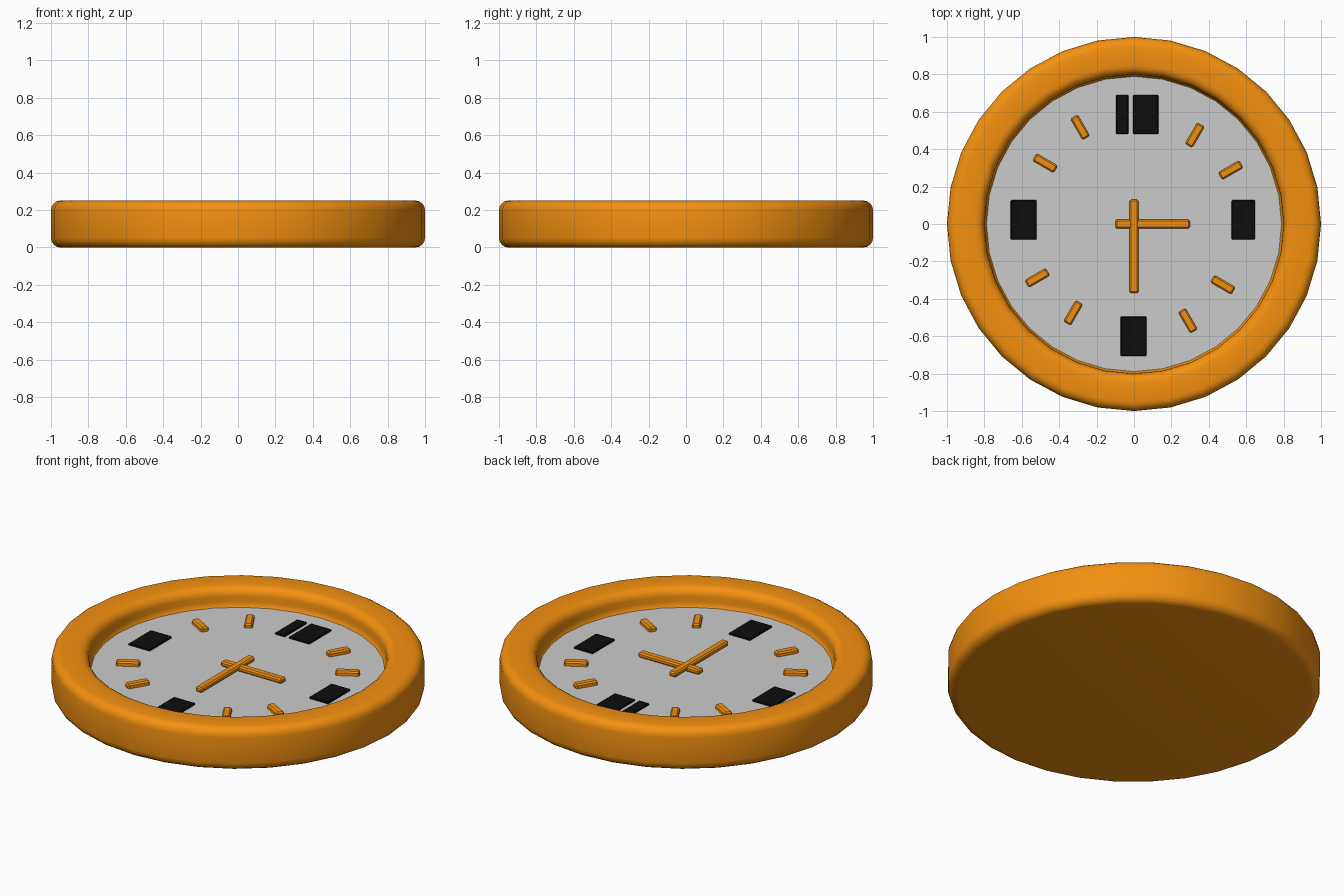
import bpy, bmesh, math
from mathutils import Matrix, Vector

if "Cube" in bpy.data.objects:
    bpy.data.objects.remove(bpy.data.objects["Cube"])

SIDES = 32
FACE_Z = 0.14


def material(name, color):
    m = bpy.data.materials.new(name)
    m.diffuse_color = color
    m.use_nodes = True
    m.node_tree.nodes["Principled BSDF"].inputs["Base Color"].default_value = m.diffuse_color
    return m


ORANGE = material("orange", (0.9, 0.28, 0.005, 1))
BLACK = material("black", (0.004, 0.004, 0.004, 1))


def finish(name, bm, mat=None, bevel=0, segments=1, smooth=None):
    bmesh.ops.recalc_face_normals(bm, faces=bm.faces)
    mesh = bpy.data.meshes.new(name)
    bm.to_mesh(mesh)
    bm.free()
    ob = bpy.data.objects.new(name, mesh)
    bpy.context.collection.objects.link(ob)
    if mat:
        mesh.materials.append(mat)
    if bevel:
        mod = ob.modifiers.new("rounding", "BEVEL")
        mod.width, mod.segments = bevel, segments
        mod.limit_method, mod.angle_limit = "ANGLE", math.radians(40)
    if smooth:
        mesh.shade_smooth()
    return ob


def bar(name, center, size, angle=0, mat=ORANGE, bevel=0.008, segments=1):
    """Box lying on the dial: size = (length, width, height), center z = underside."""
    bm = bmesh.new()
    x, y, z = center
    bmesh.ops.create_cube(bm, size=1, matrix=(
        Matrix.Translation((x, y, z + size[2] / 2))
        @ Matrix.Rotation(angle, 4, "Z")
        @ Matrix.Diagonal((*size, 1))))
    return finish(name, bm, mat, bevel, segments)


# Case: closed back, outer wall, rounded rim and inner wall
profile = [(1, 0), (1, 0.25), (0.8, 0.25), (0.8, FACE_Z - 0.02)]
bm = bmesh.new()
rings = [[bm.verts.new((r * math.cos(i * math.tau / SIDES), r * math.sin(i * math.tau / SIDES), z))
          for i in range(SIDES)] for r, z in profile]
bm.faces.new(rings[0])
for a, b in zip(rings, rings[1:]):
    for i in range(SIDES):
        j = (i + 1) % SIDES
        bm.faces.new((a[i], a[j], b[j], b[i]))
bm.faces.new(rings[-1])
finish("case", bm, ORANGE, 0.05, 4, smooth=True)

# Dial
bm = bmesh.new()
bmesh.ops.create_circle(bm, cap_ends=True, segments=SIDES, radius=0.8,
                        matrix=Matrix.Translation((0, 0, FACE_Z)))
finish("dial", bm)

# Hour ticks: one pair repeated in four quadrants
for q in range(4):
    turn = Matrix.Rotation(q * math.pi / 2, 4, "Z")
    for k, (x, y, deg) in enumerate([(0.325, 0.475, 60), (0.517, 0.288, 30)]):
        p = turn @ Vector((x, y, FACE_Z - 0.01))
        bar(f"hour_tick_{q * 2 + k + 1}", p, (0.13, 0.045, 0.035),
            math.radians(deg) + q * math.pi / 2)

# Plain quarter-hour markers
for name, x, y, w in [("marker_top_narrow", -0.063, 0.585, 0.065),
                      ("marker_top_wide", 0.063, 0.585, 0.135),
                      ("marker_right", 0.585, 0.022, 0.125),
                      ("marker_bottom", -0.002, -0.6, 0.14),
                      ("marker_left", -0.59, 0.022, 0.14)]:
    bar(name, (x, y, FACE_Z - 0.01), (w, 0.21, 0.02), mat=BLACK, bevel=0.004)

# Hands
bar("hour_hand", (0.1, 0, FACE_Z), (0.4, 0.046, 0.03))
bar("minute_hand", (0, -0.12, FACE_Z + 0.005), (0.046, 0.5, 0.03))
